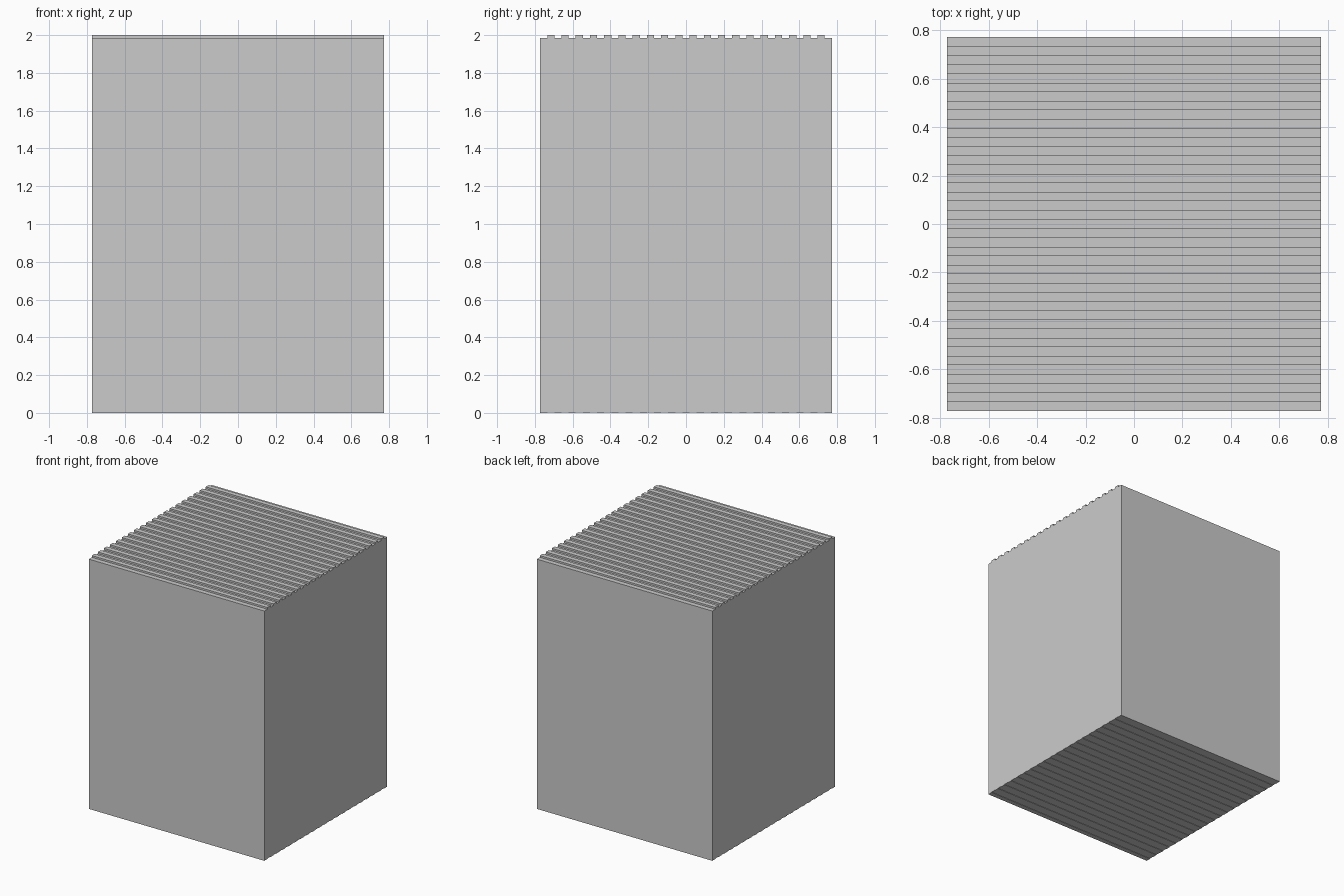
import bpy, bmesh

if "Cube" in bpy.data.objects:
    bpy.data.objects.remove(bpy.data.objects["Cube"])

HALF = 0.772          # half width and depth
STRIPS = 41           # alternating low and raised strips across the depth
LOW, HIGH = 1.986, 2.0
GROOVE = 0.003        # shallow relief under the block

step = 2 * HALF / STRIPS


def stepped_edge(low, high):
    """Square-wave line from front to back as (y, z) points."""
    pts = []
    for i in range(STRIPS):
        z = high if i % 2 else low
        y = -HALF + i * step
        pts += [(y, z), (y + step, z)]
    return pts


# Ribbed block: one side profile extruded along x
profile = stepped_edge(0.0, GROOVE) + stepped_edge(LOW, HIGH)[::-1]
bm = bmesh.new()
face = bm.faces.new([bm.verts.new((-HALF, y, z)) for y, z in profile])
ext = bmesh.ops.extrude_face_region(bm, geom=[face], use_keep_orig=True)
moved = [g for g in ext["geom"] if isinstance(g, bmesh.types.BMVert)]
bmesh.ops.translate(bm, vec=(2 * HALF, 0, 0), verts=moved)
bmesh.ops.recalc_face_normals(bm, faces=bm.faces)

mesh = bpy.data.meshes.new("ribbed_block")
bm.to_mesh(mesh)
bm.free()
block = bpy.data.objects.new("ribbed_block", mesh)
bpy.context.collection.objects.link(block)
